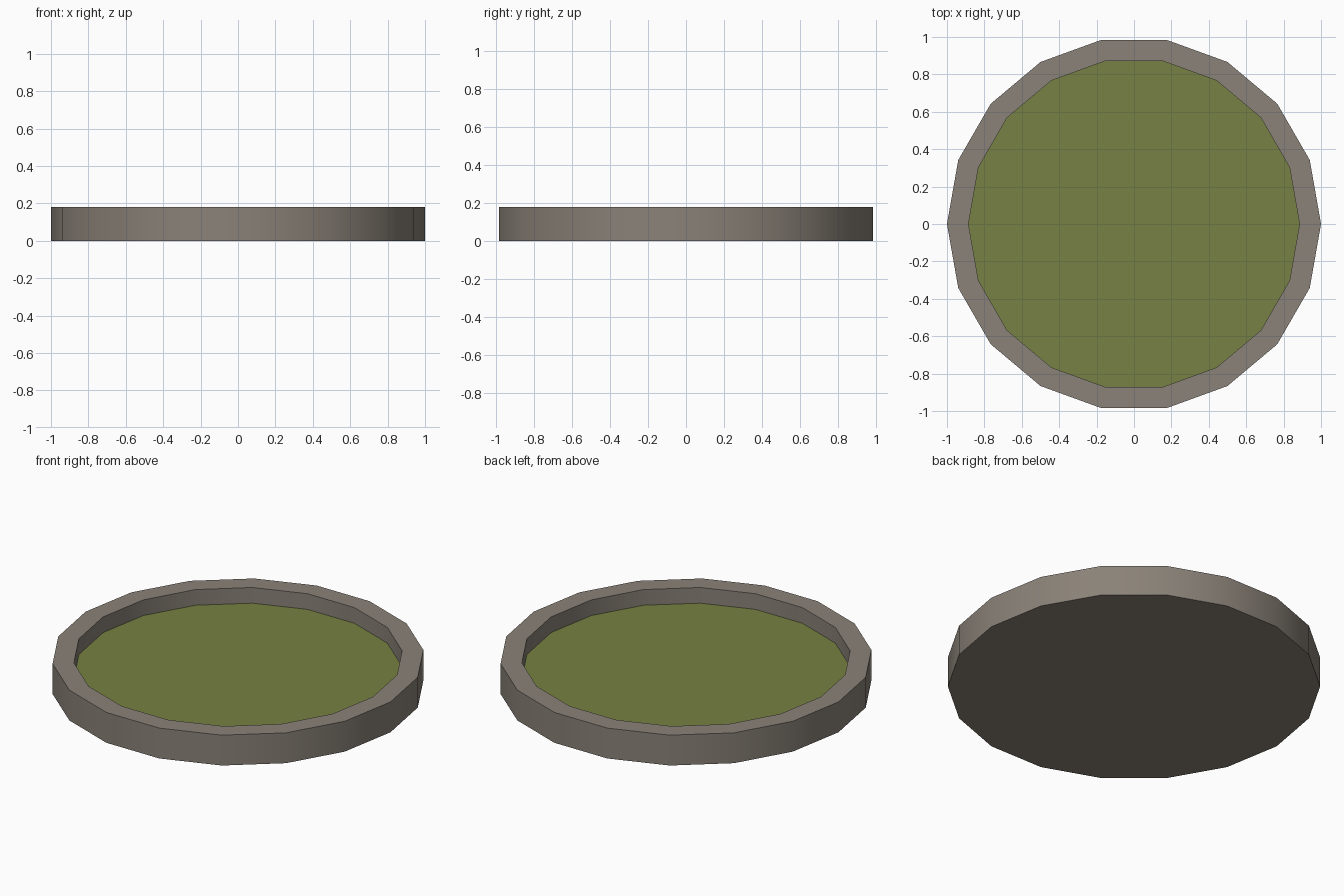
import bpy, bmesh, math

if "Cube" in bpy.data.objects:
    bpy.data.objects.remove(bpy.data.objects["Cube"])

SIDES, R_OUT, R_IN, H, FLOOR = 18, 1.0, 0.885, 0.18, 0.087


def material(name, rgb):
    m = bpy.data.materials.new(name)
    def lin(c):
        c /= 255
        return c / 12.92 if c <= 0.04045 else ((c + 0.055) / 1.055) ** 2.4
    m.diffuse_color = (*[lin(c) for c in rgb], 1)
    m.use_nodes = True
    m.node_tree.nodes["Principled BSDF"].inputs["Base Color"].default_value = m.diffuse_color
    return m


def ring(bm, r, z):
    return [bm.verts.new((r * math.cos(math.tau * i / SIDES),
                          r * math.sin(math.tau * i / SIDES), z)) for i in range(SIDES)]


def finish(bm, name, mat):
    me = bpy.data.meshes.new(name)
    bm.to_mesh(me)
    bm.free()
    me.materials.append(mat)
    ob = bpy.data.objects.new(name, me)
    bpy.context.collection.objects.link(ob)
    return ob


stone = material("grey stone", (138, 130, 120))
green = material("moss green", (118, 129, 67))

# Stone basin: closed underside, outer wall, flat rim, inner wall
bm = bmesh.new()
rings = [ring(bm, r, z) for r, z in ((R_OUT, 0), (R_OUT, H), (R_IN, H), (R_IN, FLOOR))]
bm.faces.new(rings[0][::-1])
for a, b in zip(rings, rings[1:]):
    for i in range(SIDES):
        j = (i + 1) % SIDES
        bm.faces.new((a[i], a[j], b[j], b[i]))
basin = finish(bm, "stone_basin", stone)
bpy.context.view_layer.objects.active = basin
basin.select_set(True)
bpy.ops.object.shade_smooth_by_angle(angle=math.radians(30))

# Green surface filling the basin
bm = bmesh.new()
bm.faces.new(ring(bm, R_IN, FLOOR))
finish(bm, "green_surface", green)
